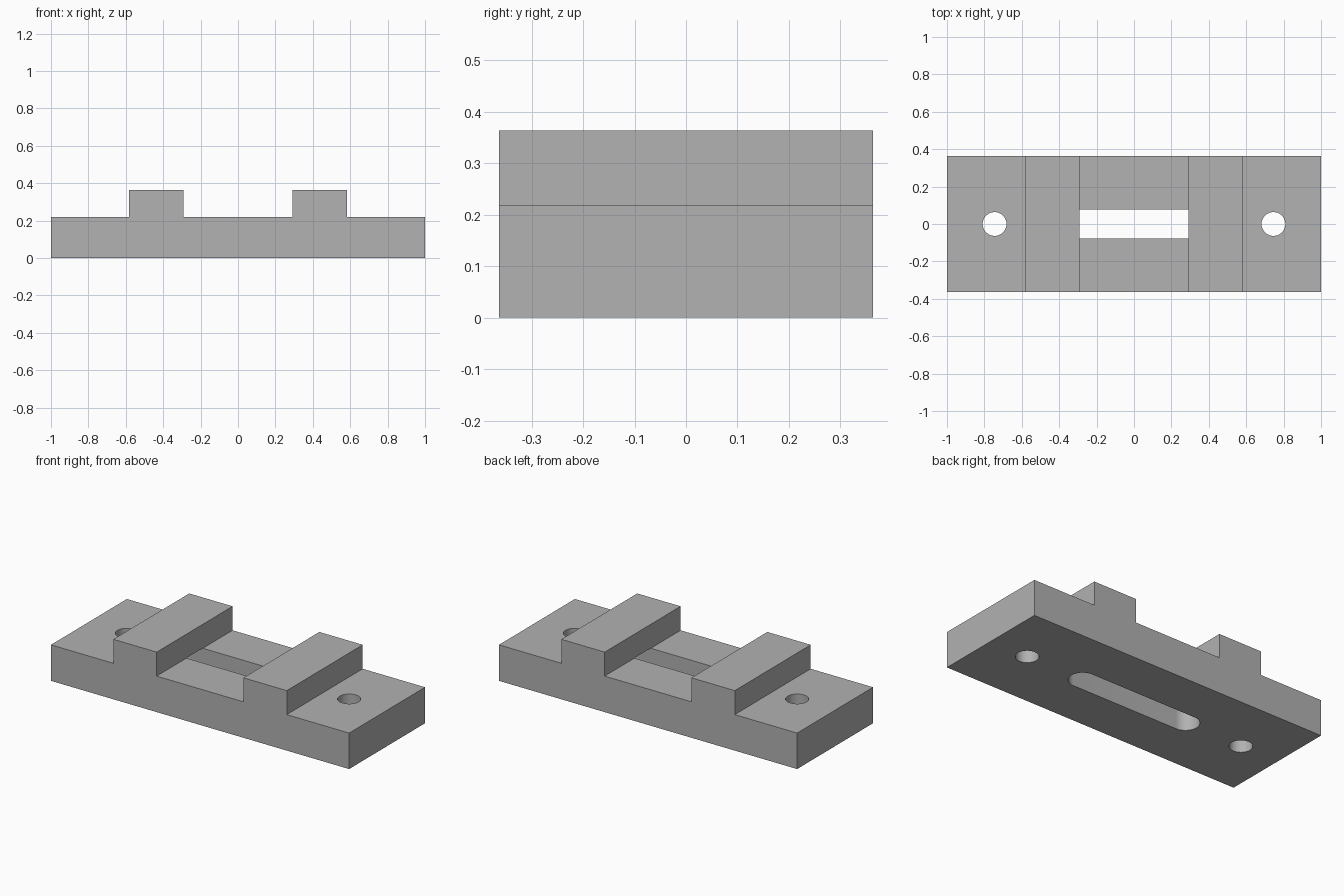
import bpy, bmesh, math

cube = bpy.data.objects.get("Cube")
if cube:
    bpy.data.objects.remove(cube, do_unlink=True)

U = 2 / 55                      # one design unit
HALF_WIDTH = 10 * U
BASE_TOP, RIDGE_TOP = 6 * U, 10 * U
RIDGE_IN, RIDGE_OUT = 8 * U, 16 * U
HOLE_X, HOLE_R = 20.5 * U, 1.75 * U
SLOT_R, SLOT_END = 2.15 * U, 12 * U

grey = bpy.data.materials.new("plain grey")
grey.use_nodes = True
grey.diffuse_color = (0.445, 0.445, 0.445, 1)
grey.node_tree.nodes["Principled BSDF"].inputs["Base Color"].default_value = grey.diffuse_color


def prism(name, outline, direction):
    """Extrude a closed outline of 3D points along a direction."""
    bm = bmesh.new()
    face = bm.faces.new([bm.verts.new(p) for p in outline])
    new = bmesh.ops.extrude_face_region(bm, geom=[face])["geom"]
    bmesh.ops.translate(bm, vec=direction,
                        verts=[v for v in new if isinstance(v, bmesh.types.BMVert)])
    bmesh.ops.recalc_face_normals(bm, faces=bm.faces)
    mesh = bpy.data.meshes.new(name)
    bm.to_mesh(mesh)
    bm.free()
    mesh.materials.append(grey)
    obj = bpy.data.objects.new(name, mesh)
    bpy.context.collection.objects.link(obj)
    return obj


def rounded_cutter(name, x, reach, radius, top, steps=32):
    """Upright cutter: a circle, or a round-ended slot when reach is above zero."""
    outline = []
    for side in (1, -1):
        for i in range(steps + (1 if reach else 0)):
            a = math.pi * i / steps - side * math.pi / 2
            outline.append((x + side * reach + radius * math.cos(a),
                            radius * math.sin(a), -U))
    return prism(name, outline, (0, 0, top + U))


# Ridged body: mirrored front profile, extruded front to back
right_half = [(RIDGE_IN, BASE_TOP), (RIDGE_IN, RIDGE_TOP), (RIDGE_OUT, RIDGE_TOP),
              (RIDGE_OUT, BASE_TOP), (1, BASE_TOP), (1, 0)]
profile = right_half + [(-x, z) for x, z in reversed(right_half)]
body = prism("ridged_base_plate", [(x, -HALF_WIDTH, z) for x, z in profile],
             (0, 2 * HALF_WIDTH, 0))

# Screw holes, and a slot that runs on beneath both ridges
cutters = [rounded_cutter("left_hole_cutter", HOLE_X, 0, HOLE_R, RIDGE_TOP),
           rounded_cutter("right_hole_cutter", -HOLE_X, 0, HOLE_R, RIDGE_TOP),
           rounded_cutter("slot_cutter", 0, SLOT_END - SLOT_R, SLOT_R, BASE_TOP + 0.001)]
for cutter in cutters:
    cut = body.modifiers.new(cutter.name, "BOOLEAN")
    cut.operation, cut.solver, cut.object = "DIFFERENCE", "EXACT", cutter
    cutter.hide_render = True

# Bake the cuts and drop the cutters
depsgraph = bpy.context.evaluated_depsgraph_get()
body_mesh = bpy.data.meshes.new_from_object(body.evaluated_get(depsgraph))
body.modifiers.clear()
body.data = body_mesh
for cutter in cutters:
    bpy.data.objects.remove(cutter, do_unlink=True)

# Smooth hole walls, sharp edges elsewhere
bpy.ops.object.select_all(action="DESELECT")
body.select_set(True)
bpy.context.view_layer.objects.active = body
bpy.ops.object.shade_smooth_by_angle(angle=math.radians(30))
